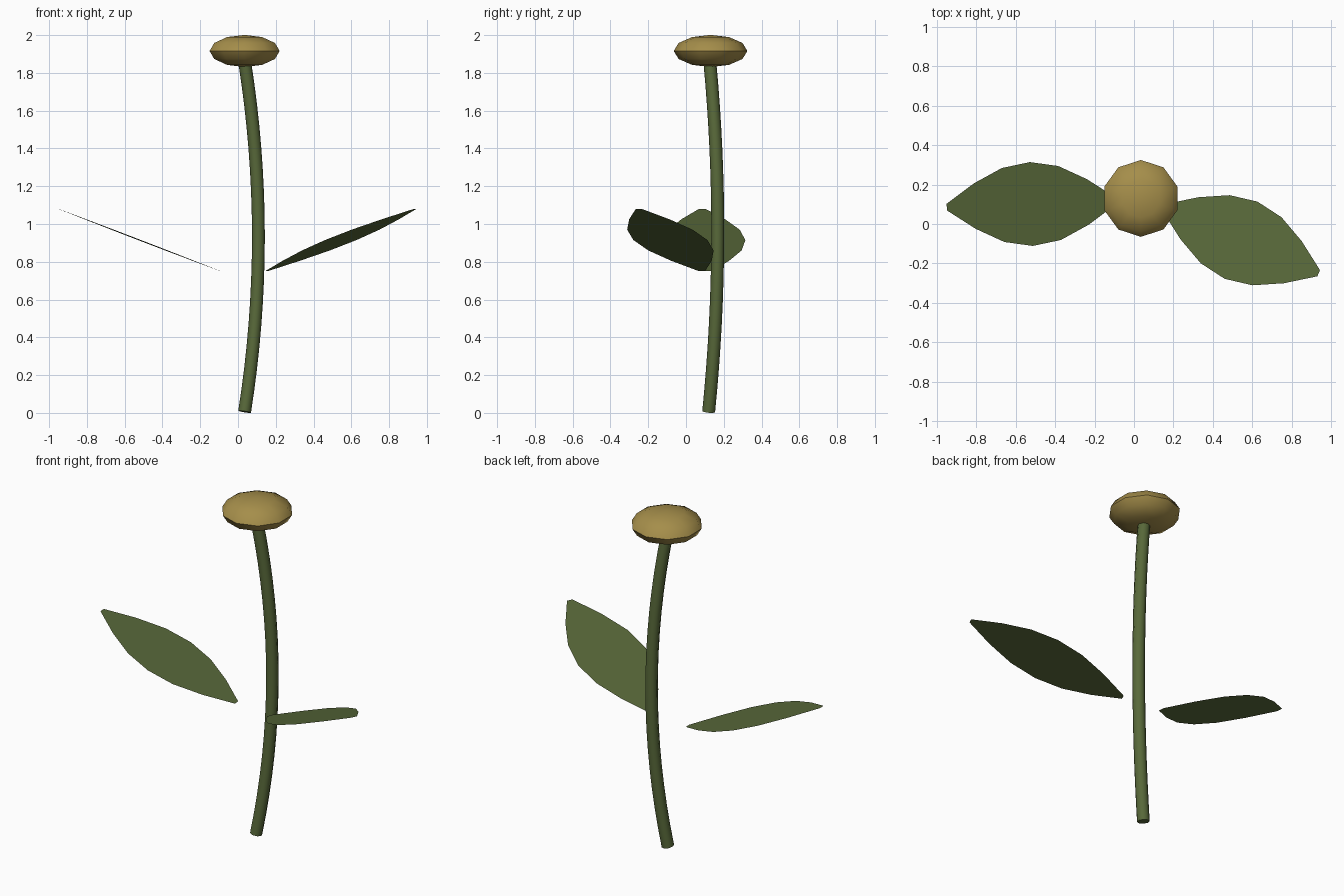
import bpy, bmesh, math
from mathutils import Vector, Matrix

cube = bpy.data.objects.get("Cube")
if cube:
    bpy.data.objects.remove(cube, do_unlink=True)


def material(name, color):
    mat = bpy.data.materials.new(name)
    mat.use_nodes = True
    mat.diffuse_color = (*color, 1)
    bsdf = next(n for n in mat.node_tree.nodes if n.type == 'BSDF_PRINCIPLED')
    bsdf.inputs["Base Color"].default_value = (*color, 1)
    bsdf.inputs["Roughness"].default_value = 0.9
    return mat


green = material("leaf green", (0.098, 0.141, 0.042))
ochre = material("ochre yellow", (0.376, 0.27, 0.069))


def make_object(name, bm, mat, smooth=False):
    mesh = bpy.data.meshes.new(name)
    bm.to_mesh(mesh)
    bm.free()
    mesh.materials.append(mat)
    obj = bpy.data.objects.new(name, mesh)
    bpy.context.collection.objects.link(obj)
    if smooth:
        bpy.ops.object.select_all(action='DESELECT')
        obj.select_set(True)
        bpy.context.view_layer.objects.active = obj
        bpy.ops.object.shade_smooth_by_angle(angle=math.radians(60))
    return obj


# Stem: octagonal tube swept along a gentle bow
def stem_point(t):
    bow = 1 - (2 * t - 1) ** 2
    return Vector((0.035 + 0.073 * bow, 0.12 + 0.045 * bow + 0.006 * t, 0.006 + 1.854 * t))


SIDES, STEPS, RADIUS = 8, 16, 0.034
bm = bmesh.new()
rings = []
for i in range(STEPS + 1):
    t = i / STEPS
    tangent = (stem_point(t + 0.01) - stem_point(t - 0.01)).normalized()
    u = Vector((0, 1, 0)).cross(tangent).normalized()
    v = tangent.cross(u)
    rings.append([bm.verts.new(stem_point(t) + RADIUS * (u * math.cos(a) + v * math.sin(a)))
                  for a in (math.tau * k / SIDES for k in range(SIDES))])
for low, high in zip(rings, rings[1:]):
    for k in range(SIDES):
        n = (k + 1) % SIDES
        bm.faces.new((low[k], low[n], high[n], high[k]))
bm.faces.new(rings[0][::-1])
bm.faces.new(rings[-1])
make_object("stem", bm, green, smooth=True)

# Flower head: flattened ten-sided ball
bm = bmesh.new()
bmesh.ops.create_uvsphere(bm, u_segments=10, v_segments=6, radius=1)
bmesh.ops.transform(bm, verts=bm.verts,
                    matrix=Matrix.Translation((0.035, 0.13, 1.916)) @ Matrix.Diagonal((0.195, 0.195, 0.085, 1)))
make_object("flower_head", bm, ochre, smooth=True)

# Leaves: flat blades with a symmetric outline, rising outwards
HALF_WIDTHS = [0.017, 0.116, 0.188, 0.213, 0.188, 0.116, 0.017]


def make_leaf(name, base, tip):
    base, tip = Vector(base), Vector(tip)
    side = Vector((0, 0, 1)).cross(tip - base).normalized()
    bm = bmesh.new()
    last = len(HALF_WIDTHS) - 1
    rows = []
    for i, w in enumerate(HALF_WIDTHS):
        middle = base.lerp(tip, i / last)
        rows.append((bm.verts.new(middle - side * w), bm.verts.new(middle + side * w)))
    for a, b in zip(rows, rows[1:]):
        bm.faces.new((a[0], b[0], b[1], a[1]))
    make_object(name, bm, green)


make_leaf("right_leaf", (-0.092, 0.117, 0.75), (-0.951, 0.086, 1.08))
make_leaf("left_leaf", (0.15, 0.085, 0.75), (0.938, -0.25, 1.08))
